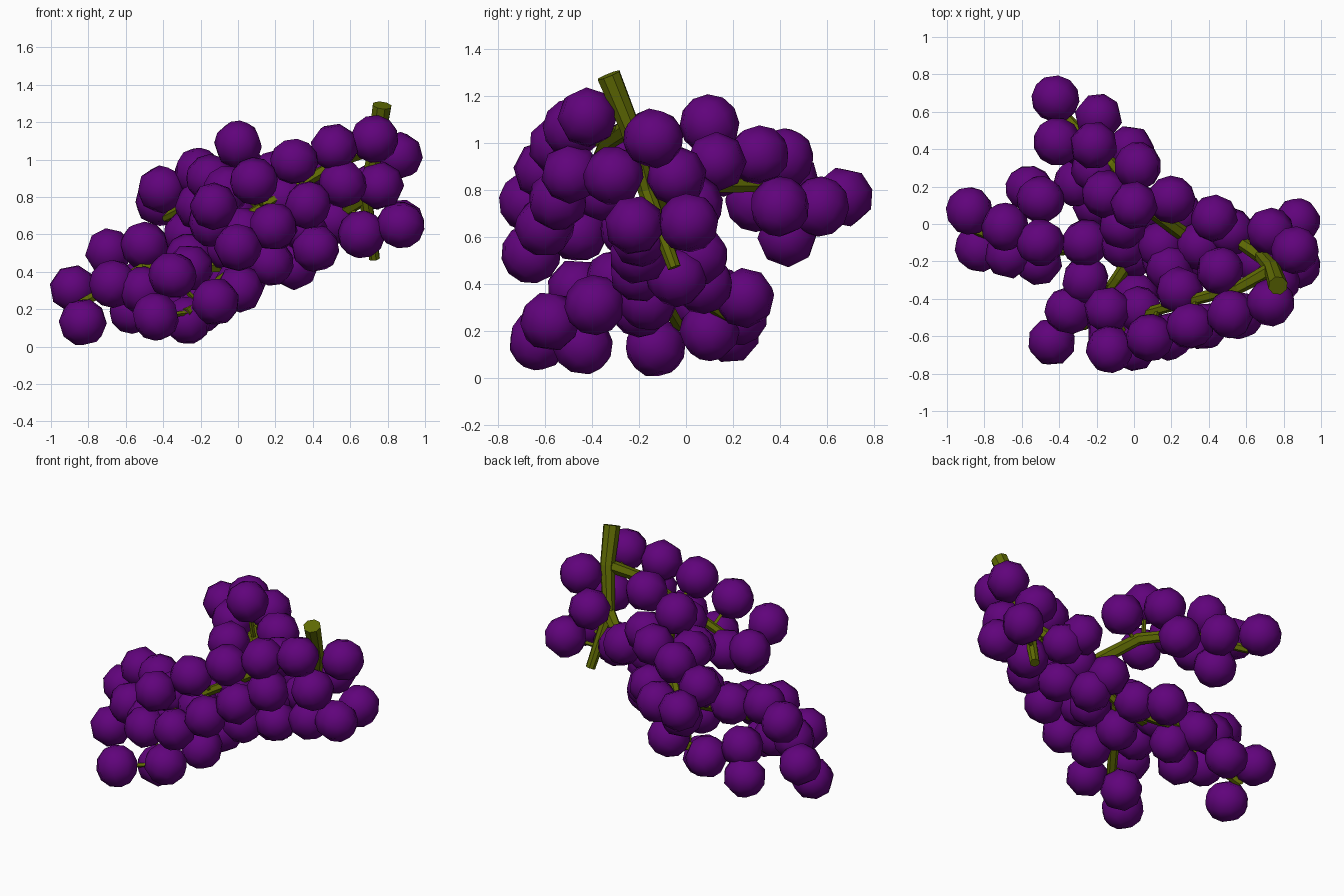
import bpy, random
from mathutils import Vector

if "Cube" in bpy.data.objects:
    bpy.data.objects.remove(bpy.data.objects["Cube"])
random.seed(4)


def material(name, rgb):
    m = bpy.data.materials.new(name)
    m.diffuse_color = (*rgb, 1)
    m.use_nodes = True
    m.node_tree.nodes["Principled BSDF"].inputs["Base Color"].default_value = m.diffuse_color
    return m


PURPLE = material("grape purple", (0.118, 0.001, 0.2))
OLIVE = material("stem olive", (0.115, 0.145, 0.001))

# One low-poly grape mesh shared by every grape
bpy.ops.mesh.primitive_uv_sphere_add(segments=8, ring_count=6, radius=.129)
bpy.ops.object.shade_smooth()
first = bpy.context.object
grape = first.data
grape.name = "grape"
grape.materials.append(PURPLE)
bpy.data.objects.remove(first)


def stem(name, paths, r0, r1, sides_res=1):
    """Faceted tubes through points, tapering from r0 to r1."""
    cu = bpy.data.curves.new(name, 'CURVE')
    cu.dimensions = '3D'
    cu.bevel_depth = 1
    cu.bevel_resolution = sides_res
    cu.use_fill_caps = True
    cu.materials.append(OLIVE)
    for path in paths:
        sp = cu.splines.new('POLY')
        sp.use_smooth = False
        n = len(path) - 1
        sp.points.add(n)
        for i, (p, co) in enumerate(zip(sp.points, path)):
            p.co = (*co, 1)
            p.radius = r0 + (r1 - r0) * i / n
    ob = bpy.data.objects.new(name, cu)
    bpy.context.collection.objects.link(ob)
    bpy.ops.object.select_all(action='DESELECT')
    ob.select_set(True)
    bpy.context.view_layer.objects.active = ob
    bpy.ops.object.convert(target='MESH')


def nearest(path, c):
    """Closest point on a branch, where a grape's thin stalk starts."""
    spots = []
    for a, b in zip(path, path[1:]):
        t = (c - a).dot(b - a) / (b - a).length_squared
        spots.append(a.lerp(b, max(0, min(1, t))))
    return min(spots, key=lambda q: (q - c).length)


def branch(name, root, rows, path=None):
    """Arched rows of evenly spaced grapes; the stem runs through their middle.
    Each row is (count, start, end, arch height)."""
    rows = [(n, Vector(a), Vector(b), arch) for n, a, b, arch in rows]
    if path is None:
        mid = [sum((r[k] for r in rows), Vector()) / len(rows) for k in (1, 2)]
        path = [Vector(root)] + mid
    if root is not None:
        stem(name, [path], .042, .026)
    twigs = []
    for n, a, b, arch in rows:
        for i in range(n):
            t = i / (n - 1)
            c = a.lerp(b, t) + Vector((0, 0, 4 * arch * t * (1 - t)))
            ob = bpy.data.objects.new("grape_" + name, grape)
            ob.location = c
            ob.rotation_euler = [random.uniform(0, 6.28) for _ in range(3)]
            bpy.context.collection.objects.link(ob)
            twigs.append([nearest(path, c), c])
    stem(name + "_grape_stalks", twigs, .014, .012, 0)


# Main stalk with the grapes around its foot
stalk = [Vector(p) for p in ((.77, -.33, 1.29), (.74, -.24, 1.07), (.68, -.17, .8), (.73, -.05, .47))]
stem("stalk", [stalk], .053, .03, 2)
branch("stalk_foot", None, [
    (2, (.86, -.14, 1.02), (.87, .01, .66), 0),
    (2, (.76, -.31, .86), (.87, -.22, .65), 0)], stalk)

# Long upper branch along the front
branch("front_branch", stalk[1], [
    (5, (.73, -.42, 1.11), (-.13, -.67, .75), .06),
    (4, (.56, -.49, .87), (0, -.66, .53), 0),
    (3, (.46, -.25, .97), (.03, -.46, .62), 0),
    (2, (.19, -.24, .64), (-.14, -.46, .66), 0)],
    [Vector(p) for p in (stalk[1], (.56, -.34, 1), (-.1, -.52, .61))])

# Core of the bunch
core_end = (.06, -.07, .44)
branch("core_branch", stalk[2], [
    (3, (.73, -.04, .86), (.3, -.04, .43), .03),
    (3, (.43, .03, .74), (.05, .07, .4), -.05),
    (4, (.35, -.12, .64), (-.26, -.1, .48), 0),
    (3, (.66, -.2, .6), (.17, -.2, .45), 0)])

# Low tip at the left end
branch("tip_branch", core_end, [
    (3, (-.5, -.1, .54), (-.88, .07, .31), .08),
    (3, (-.51, -.2, .3), (-.83, -.13, .13), .12)])

# Raised branch reaching to the back
rear = [Vector(p) for p in ((.3, -.08, .62), (.05, .1, .82), (-.12, .32, .82), (-.39, .6, .69))]
branch("rear_branch", rear[0], [
    (2, (.2, .13, .92), (-.06, -.01, .84), 0),
    (2, (0, .1, 1.08), (.02, .31, .95), 0),
    (3, (-.15, .16, .9), (-.27, .43, .6), 0),
    (3, (-.41, .44, .84), (-.02, .4, .73), .15),
    (2, (-.42, .67, .77), (-.19, .57, .73), 0)], rear)

# Two short low side branches
branch("lower_front_branch", core_end, [
    (2, (.01, -.39, .31), (-.12, -.58, .24), 0),
    (3, (-.26, -.3, .42), (-.44, -.63, .16), .09),
    (2, (0, -.16, .33), (-.27, -.44, .14), 0)])
branch("lower_rear_branch", core_end, [
    (3, (-.05, .25, .34), (-.56, .19, .19), 0),
    (2, (-.2, .1, .2), (-.5, .13, .35), 0)])
